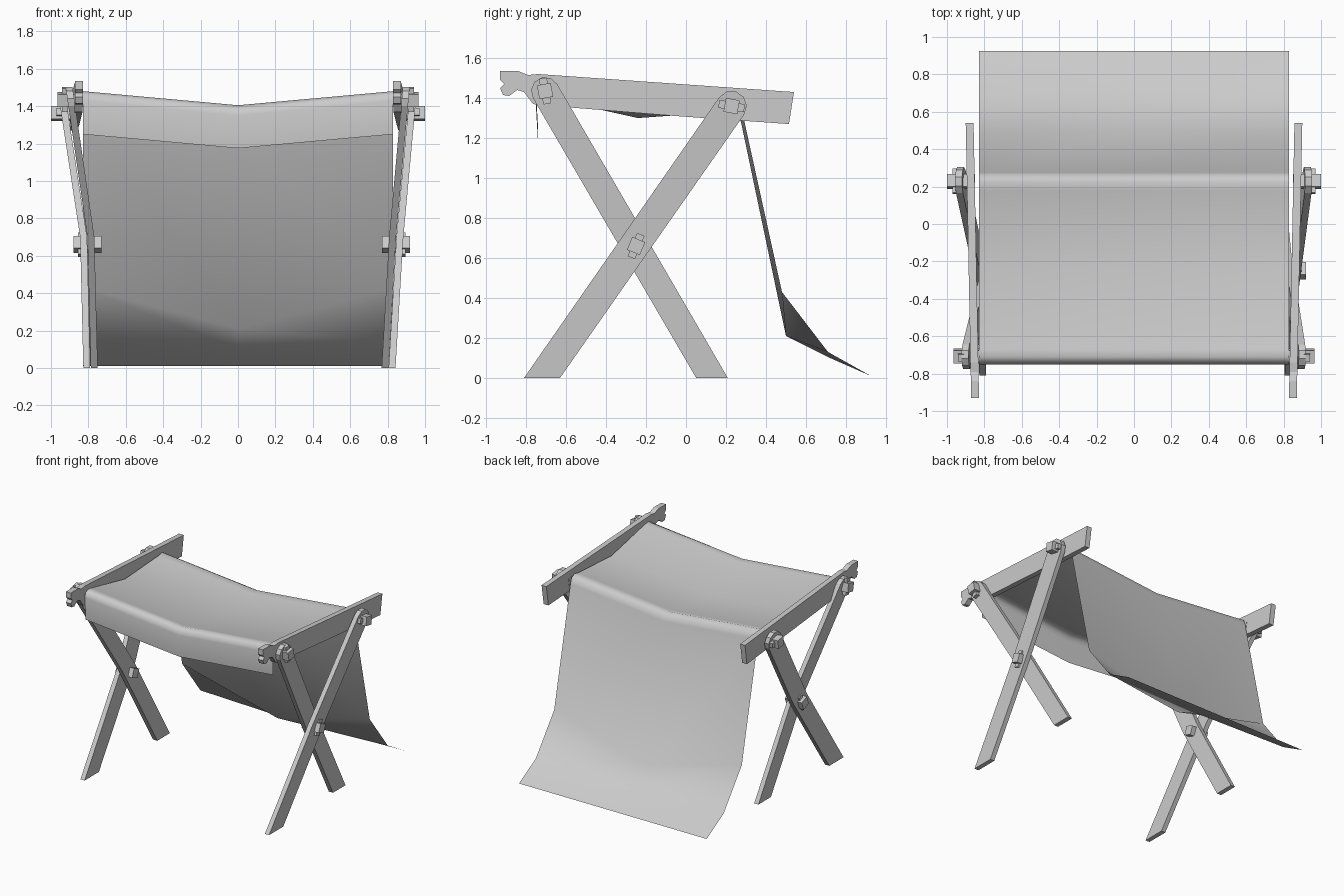
import bpy, bmesh, math
from mathutils import Matrix, Vector

old = bpy.data.objects.get("Cube")
if old:
    bpy.data.objects.remove(old)

grey = bpy.data.materials.new("plain_grey")
grey.use_nodes = True
grey.diffuse_color = (0.6, 0.6, 0.6, 1)
grey.node_tree.nodes["Principled BSDF"].inputs["Base Color"].default_value = (0.6, 0.6, 0.6, 1)


def add_object(name, bm):
    bmesh.ops.recalc_face_normals(bm, faces=bm.faces)
    mesh = bpy.data.meshes.new(name)
    bm.to_mesh(mesh)
    bm.free()
    mesh.materials.append(grey)
    obj = bpy.data.objects.new(name, mesh)
    bpy.context.collection.objects.link(obj)
    return obj


def board(name, profile, thick, side, offset, cut_z=None):
    """Extrude a (y, z) profile sideways; offset(y, z) gives its inner face."""
    bm = bmesh.new()
    face = bm.faces.new([bm.verts.new((0, y, z)) for y, z in profile])
    grown = bmesh.ops.extrude_face_region(bm, geom=[face])["geom"]
    bmesh.ops.translate(bm, vec=(thick, 0, 0),
                        verts=[g for g in grown if isinstance(g, bmesh.types.BMVert)])
    if cut_z:
        bmesh.ops.bisect_plane(bm, geom=bm.verts[:] + bm.edges[:] + bm.faces[:],
                               plane_co=(0, 0, cut_z), plane_no=(0, 0, 1))
    for v in bm.verts:
        v.co.x = side * (v.co.x + offset(v.co.y, v.co.z))
    return add_object(name, bm)


def leg_profile(foot_y, foot_width, pivot, radius):
    """Foot cut level with the ground, faceted round end about the pivot."""
    py, pz = pivot
    angle = math.atan2(pz, py - foot_y)
    pts = [(foot_y - foot_width / 2, 0), (foot_y + foot_width / 2, 0)]
    for i in range(6):
        a = angle - math.pi / 2 + math.pi * i / 5
        pts.append((py + radius * math.cos(a), pz + radius * math.sin(a)))
    return pts


def bend(foot, middle, top, pivot_z, mid_z=0.7):
    """Sideways splay of a leg, straight below and above its middle."""
    def offset(y, z):
        if z < mid_z:
            return foot + (middle - foot) * z / mid_z
        return middle + (top - middle) * (z - mid_z) / (pivot_z - mid_z)
    return offset


def box(name, centre, size, tilt):
    bm = bmesh.new()
    bmesh.ops.create_cube(bm, size=1)
    bm.transform(Matrix.Translation(centre) @ Matrix.Rotation(math.radians(tilt), 4, 'X')
                 @ Matrix.Diagonal((*size, 1)))
    return add_object(name, bm)


def peg(name, side, x_in, x_out, x_key, pivot, tilt, key_length):
    """Square peg through the boards with a locking key across it."""
    y, z = pivot
    box(name + "_peg", (side * (x_in + x_out) / 2, y, z), (x_out - x_in, 0.07, 0.07), tilt)
    box(name + "_key", (side * x_key, y, z), (0.03, 0.04, key_length), tilt)


REAR, FRONT, CROSS = (0.228, 1.36), (-0.705, 1.435), (-0.25, 0.66)

# Rail outline with a carved front end
rail = [(-0.93, 1.535), (-0.84, 1.535), (-0.79, 1.515), (-0.74, 1.52), (0.54, 1.43),
        (0.515, 1.27), (-0.05, 1.31), (-0.73, 1.365), (-0.765, 1.37), (-0.81, 1.43),
        (-0.845, 1.44), (-0.885, 1.41), (-0.915, 1.415), (-0.93, 1.45), (-0.91, 1.47),
        (-0.93, 1.49)]

for side, label, shift in ((1, "left", 0.0), (-1, "right", 1.0)):
    board(label + "_rail", rail, 0.042, side, lambda y, z: 0.847 + 0.02 * y)
    board(label + "_outer_leg", leg_profile(-0.72, 0.18, REAR, 0.076), 0.037, side,
          bend(0.805 - 0.015 * shift, 0.847 - 0.04 * shift, 0.908, REAR[1]), 0.7)
    board(label + "_inner_leg", leg_profile(0.13, 0.158, FRONT, 0.07), 0.037, side,
          bend(0.768 - 0.018 * shift, 0.808 - 0.04 * shift, 0.875, FRONT[1]), 0.7)
    peg(label + "_rear", side, 0.85, 1.0, 0.955, REAR, 80, 0.13)
    peg(label + "_front", side, 0.83, 0.965, 0.925, FRONT, 10, 0.13)
    peg(label + "_cross", side, 0.77 - 0.04 * shift, 0.92 - 0.04 * shift,
        0.88 - 0.04 * shift, CROSS, -22, 0.125)

# Canvas: each row is (edge y, edge z, centre y, centre z), front hem to rear hem
rows = [(-0.74, 1.25, -0.74, 1.175), (-0.75, 1.43, -0.75, 1.35), (-0.74, 1.465, -0.74, 1.385),
        (-0.71, 1.48, -0.71, 1.405), (-0.67, 1.475, -0.67, 1.395), (-0.24, 1.385, -0.24, 1.30),
        (0.18, 1.41, 0.18, 1.33), (0.225, 1.42, 0.225, 1.34), (0.26, 1.40, 0.26, 1.32),
        (0.275, 1.36, 0.275, 1.28), (0.48, 0.43, 0.50, 0.21), (0.71, 0.13, 0.72, 0.1),
        (0.925, 0.01, 0.925, 0.01)]
bm = bmesh.new()
grid = [[bm.verts.new((-0.83, ey, ez)), bm.verts.new((0, cy, cz)), bm.verts.new((0.83, ey, ez))]
        for ey, ez, cy, cz in rows]
for a, b in zip(grid, grid[1:]):
    for i in range(2):
        bm.faces.new((a[i], a[i + 1], b[i + 1], b[i]))
canvas = add_object("canvas", bm)
canvas.data.polygons.foreach_set("use_smooth", [True] * len(canvas.data.polygons))
if canvas.data.polygons[8].normal.z < 0:
    canvas.data.flip_normals()
